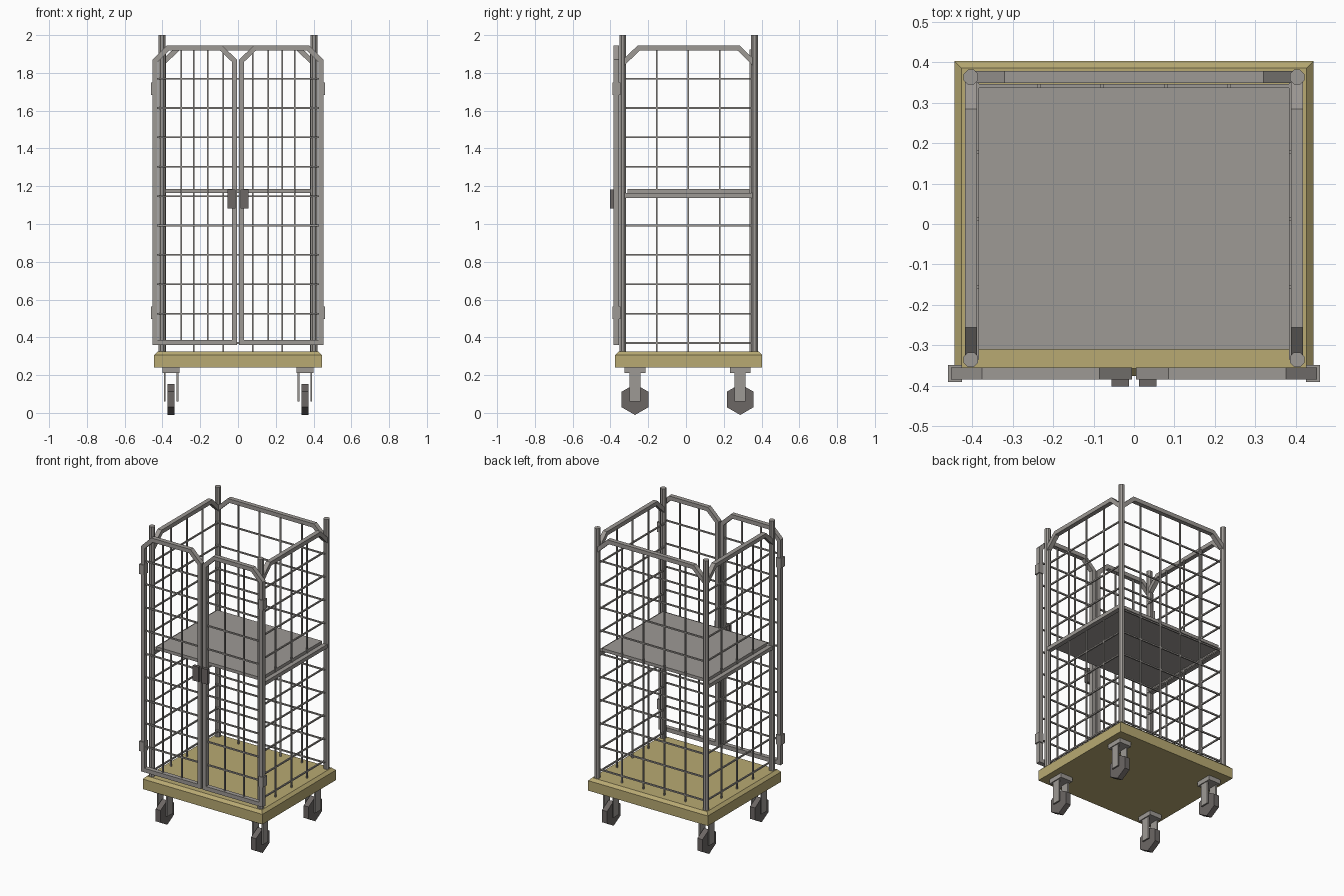
import bpy, bmesh, math
from mathutils import Matrix, Vector

cube = bpy.data.objects.get("Cube")
if cube:
    bpy.data.objects.remove(cube, do_unlink=True)


def material(name, rgb):
    m = bpy.data.materials.new(name)
    m.use_nodes = True
    m.diffuse_color = (*rgb, 1)
    m.node_tree.nodes["Principled BSDF"].inputs["Base Color"].default_value = (*rgb, 1)
    return m


METAL = material("grey_metal", (0.34, 0.32, 0.30))
DARK = material("dark_grey", (0.15, 0.135, 0.13))
DECK = material("tan_deck", (0.48, 0.40, 0.17))


def finish(name, bm, mat):
    bmesh.ops.recalc_face_normals(bm, faces=bm.faces)
    mesh = bpy.data.meshes.new(name)
    bm.to_mesh(mesh)
    bm.free()
    mesh.materials.append(mat)
    ob = bpy.data.objects.new(name, mesh)
    bpy.context.collection.objects.link(ob)
    return ob


def add_box(bm, lo, hi):
    lo, hi = Vector(lo), Vector(hi)
    mat = Matrix.Translation((lo + hi) / 2) @ Matrix.Diagonal((*(hi - lo), 1))
    bmesh.ops.create_cube(bm, size=1, matrix=mat)


def box(name, lo, hi, mat):
    bm = bmesh.new()
    add_box(bm, lo, hi)
    return finish(name, bm, mat)


def prism(name, sides, radius, depth, matrix, mat):
    bm = bmesh.new()
    bmesh.ops.create_cone(bm, cap_ends=True, segments=sides, radius1=radius,
                          radius2=radius, depth=depth, matrix=matrix)
    return finish(name, bm, mat)


# Planes map (along, across, height) to world space
def back_plane(u, w, z):
    return Vector((u, w, z))


def side_plane(u, w, z):
    return Vector((w, u, z))


def bar_frame(name, path, plane, across, closed, width=0.027, depth=0.03):
    """Square tube with mitred corners along a path of (along, height)."""
    bm = bmesh.new()
    pts = [Vector(p) for p in path]
    n = len(pts)
    rings = []
    for i, p in enumerate(pts):
        a = pts[i - 1] if closed or i > 0 else None
        b = pts[(i + 1) % n] if closed or i < n - 1 else None
        d1 = (p - a).normalized() if a is not None else (b - p).normalized()
        d2 = (b - p).normalized() if b is not None else d1
        n1, n2 = Vector((-d1.y, d1.x)), Vector((-d2.y, d2.x))
        off = (n1 + n2) / (1 + n1.dot(n2)) * width / 2
        rings.append([bm.verts.new(plane(*(q.x, across + w * depth / 2, q.y)))
                      for q, w in ((p + off, -1), (p + off, 1), (p - off, 1), (p - off, -1))])
    for i in range(n if closed else n - 1):
        r, s = rings[i], rings[(i + 1) % n]
        for k in range(4):
            j = (k + 1) % 4
            bm.faces.new((r[k], r[j], s[j], s[k]))
    if not closed:
        bm.faces.new(rings[0])
        bm.faces.new(rings[-1])
    return finish(name, bm, METAL)


WIRE_Z = [0.37 + 0.1555 * i for i in range(10)]


def wire_mesh(name, plane, across, span, uprights, bottom, heights):
    bm = bmesh.new()
    t = 0.0045
    for u in uprights:
        add_box(bm, plane(u - t, across - t, bottom), plane(u + t, across + t, 1.925))
    for z in heights:
        add_box(bm, plane(span[0], across - t, z - t), plane(span[1], across + t, z + t))
    return finish(name, bm, METAL)


POST_X, POST_BACK, POST_FRONT = 0.403, 0.363, -0.335
RAIL_Z, RAIL_END = 1.932, 1.85

# Deck with a chamfered top edge
bm = bmesh.new()
add_box(bm, (-0.444, -0.375, 0.24), (0.444, 0.403, 0.325))
top_edges = [e for e in bm.edges if all(v.co.z > 0.3 for v in e.verts)]
bmesh.ops.bevel(bm, geom=top_edges, offset=0.018, segments=1, affect='EDGES')
finish("deck", bm, DECK)

# Back panel
bar_frame("back_top_rail", [(-POST_X, RAIL_END), (-0.315, RAIL_Z), (0.315, RAIL_Z),
                            (POST_X, RAIL_END)], back_plane, POST_BACK, False)
wire_mesh("back_wires", back_plane, 0.341, (-POST_X, POST_X),
          (-0.235, -0.078, 0.078, 0.235), 0.32, WIRE_Z)

# Shelf
box("shelf", (-0.388, -0.31, 1.163), (0.388, 0.336, 1.184), METAL)

for s, side in ((1, "left"), (-1, "right")):
    # Corner posts
    for y, end in ((POST_FRONT, "front"), (POST_BACK, "back")):
        turn = Matrix.Rotation(math.pi / 8, 4, 'Z')
        prism(f"{end}_{side}_post", 8, 0.0195, 1.68,
              Matrix.Translation((s * POST_X, y, 1.16)) @ turn, METAL)

    # Side panel and shelf support
    bar_frame(f"{side}_top_rail", [(POST_FRONT, RAIL_END), (-0.25, RAIL_Z), (0.278, RAIL_Z),
                                   (POST_BACK, RAIL_END)], side_plane, s * POST_X, False)
    wire_mesh(f"{side}_wires", side_plane, s * 0.387, (POST_FRONT, POST_BACK),
              (-0.155, 0.012, 0.178), 0.32, WIRE_Z)
    bar_frame(f"{side}_shelf_support", [(-0.325, 1.151), (0.352, 1.151)],
              side_plane, s * POST_X, False, width=0.025)

    # Front door
    outline = [(0.0185, 0.3735), (0.439, 0.3735), (0.439, 1.864),
               (0.37, RAIL_Z), (0.09, RAIL_Z), (0.0185, 1.864)]
    bar_frame(f"{side}_door_frame", [(s * x, z) for x, z in outline],
              back_plane, -0.369, True)
    wire_mesh(f"{side}_door_wires", back_plane, -0.366, sorted((s * 0.02, s * 0.43)),
              (s * 0.16, s * 0.301), 0.375, WIRE_Z[1:])
    for z, level in ((0.53, "lower"), (1.717, "upper")):
        box(f"{side}_{level}_hinge", (s * 0.425, -0.39, z - 0.033),
            (s * 0.46, -0.348, z + 0.033), METAL)
    box(f"{side}_latch", (s * 0.012, -0.402, 1.083), (s * 0.055, -0.382, 1.183), DARK)

    # Casters
    for y, end in ((-0.27, "front"), (0.287, "back")):
        x = s * 0.354
        box(f"{end}_{side}_caster_plate", (x - 0.045, y - 0.055, 0.21),
            (x + 0.045, y + 0.055, 0.242), METAL)
        bm = bmesh.new()
        for d in (-1, 1):
            fx = x + d * 0.034
            add_box(bm, (fx - 0.005, y - 0.029, 0.06), (fx + 0.005, y + 0.029, 0.212))
        finish(f"{end}_{side}_caster_fork", bm, METAL)
        wheel = (Matrix.Translation((x, y, 0.071)) @ Matrix.Rotation(math.pi / 2, 4, 'Y')
                 @ Matrix.Rotation(math.pi / 2, 4, 'Z'))
        prism(f"{end}_{side}_wheel", 6, 0.082, 0.037, wheel, DARK)
